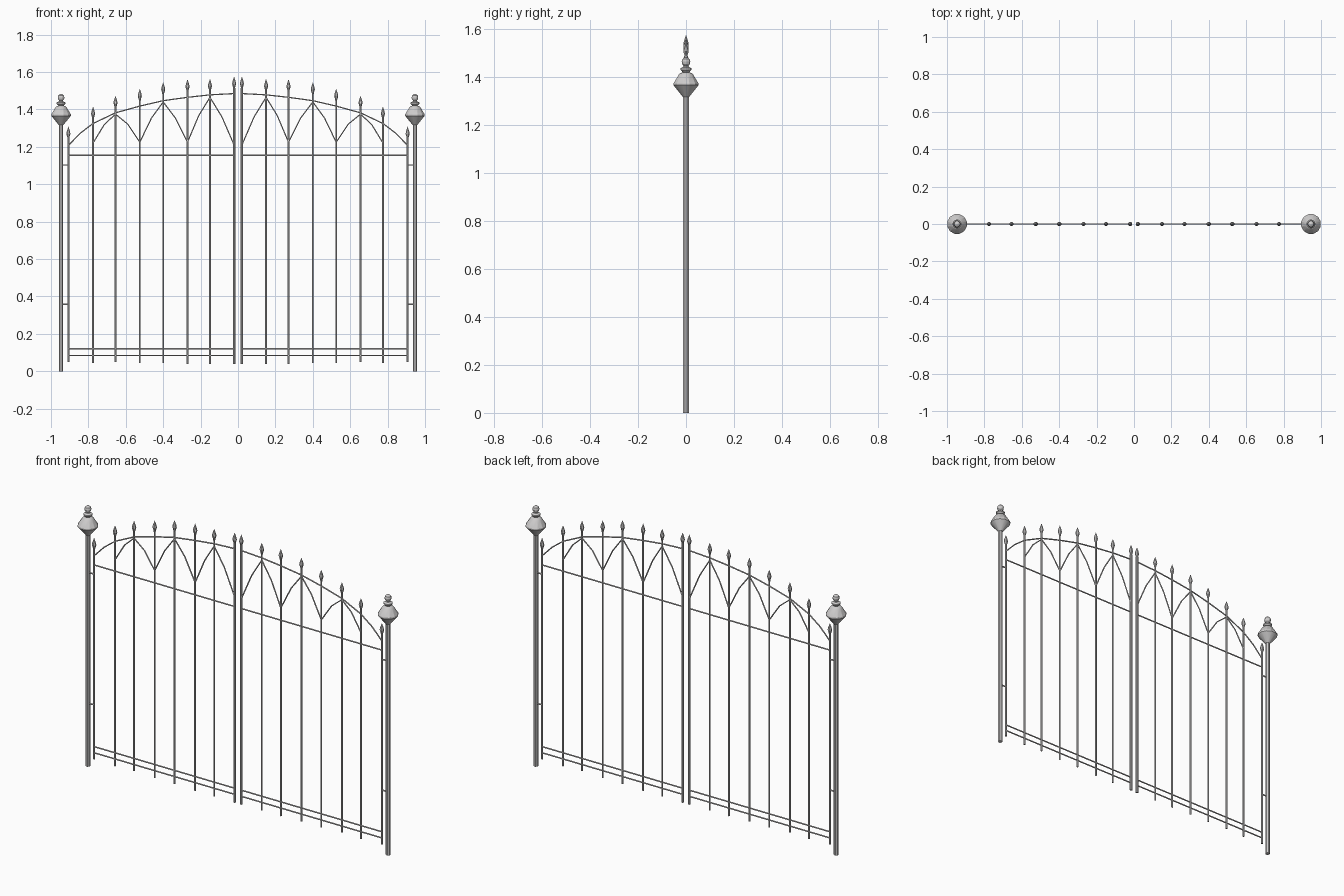
import bpy, bmesh, math
from mathutils import Vector

if "Cube" in bpy.data.objects:
    bpy.data.objects.remove(bpy.data.objects["Cube"])

iron = bpy.data.materials.new("light grey iron")
iron.diffuse_color = (0.62, 0.61, 0.61, 1)
iron.use_nodes = True
iron.node_tree.nodes["Principled BSDF"].inputs["Base Color"].default_value = iron.diffuse_color


def finish(name, bm):
    bmesh.ops.recalc_face_normals(bm, faces=bm.faces)
    mesh = bpy.data.meshes.new(name)
    bm.to_mesh(mesh)
    bm.free()
    mesh.materials.append(iron)
    obj = bpy.data.objects.new(name, mesh)
    bpy.context.collection.objects.link(obj)
    bpy.ops.object.select_all(action='DESELECT')
    obj.select_set(True)
    bpy.context.view_layer.objects.active = obj
    bpy.ops.object.shade_smooth_by_angle(angle=math.radians(25))
    return obj


def skin(bm, rings):
    """Join successive rings of vertices and close both ends."""
    sides = len(rings[0])
    for a, b in zip(rings, rings[1:]):
        for i in range(sides):
            j = (i + 1) % sides
            bm.faces.new((a[i], a[j], b[j], b[i]))
    bm.faces.new(rings[0])
    bm.faces.new(rings[-1])


def lathe(name, profile, x, sides):
    """Closed turned shape about a vertical axis; profile is (radius, z)."""
    bm = bmesh.new()
    angles = [math.tau * (i + .5) / sides for i in range(sides)]
    skin(bm, [[bm.verts.new((x + r * math.cos(a), r * math.sin(a), z)) for a in angles]
              for r, z in profile])
    return finish(name, bm)


def rod(name, points, r, sides=6):
    """Mitred tube along a path in the gate plane; points are (x, z)."""
    pts = [Vector((x, 0, z)) for x, z in points]
    angles = [math.tau * (i + .5) / sides for i in range(sides)]
    bm = bmesh.new()
    rings = []
    for k, p in enumerate(pts):
        t = (pts[min(k + 1, len(pts) - 1)] - pts[max(k - 1, 0)]).normalized()
        n = Vector((-t.z, 0, t.x))
        rings.append([bm.verts.new(p + r * (math.cos(a) * n + math.sin(a) * Vector((0, 1, 0))))
                      for a in angles])
    skin(bm, rings)
    return finish(name, bm)


# Upright bars: x, foot height, spear tip height, radius
BARS = [(.021, .04, 1.575, .0075), (.15, .04, 1.563, .005), (.27, .04, 1.56, .005),
        (.40, .045, 1.545, .005), (.525, .045, 1.51, .005), (.655, .05, 1.473, .005),
        (.775, .045, 1.415, .005), (.907, .05, 1.308, .006)]
# Top arch of one leaf
ARCH = [(.021, 1.485), (.15, 1.478), (.27, 1.465), (.40, 1.447), (.525, 1.418),
        (.655, 1.382), (.775, 1.325), (.845, 1.272), (.907, 1.207)]
# Pointed tracery: alternating low and high ends
ZIGZAG = [(.021, 1.21), (.15, 1.465), (.27, 1.225), (.40, 1.44),
          (.525, 1.225), (.655, 1.375), (.775, 1.22)]
# Turned cap of a post
FINIAL = [(.0125, 1.316), (.054, 1.366), (.054, 1.374), (.030, 1.412), (.024, 1.417),
          (.014, 1.420), (.024, 1.430), (.024, 1.437), (.012, 1.443), (.010, 1.447),
          (.0165, 1.454), (.0185, 1.464), (.0155, 1.475), (.008, 1.481), (.001, 1.483)]

for side, s in (("left", -1), ("right", 1)):
    # Post with turned cap
    lathe(f"{side}_post", [(.0125, 0), (.0125, 1.33)], s * .946, 8)
    lathe(f"{side}_post_finial", FINIAL, s * .946, 12)

    # Bars with spear heads
    for n, (x, foot, tip, r) in enumerate(BARS, 1):
        lathe(f"{side}_bar_{n}", [(r, foot), (r, tip - .06)], s * x, 8)
        lathe(f"{side}_spear_{n}", [(r, tip - .066), (.006, tip - .058), (.012, tip - .038),
                                    (.0095, tip - .026), (.0005, tip)], s * x, 8)

    # Horizontal rails
    for label, z in (("top", 1.155), ("middle", .12), ("bottom", .085)):
        rod(f"{side}_{label}_rail", [(s * .021, z), (s * .907, z)], .0037)

    # Hinges joining leaf and post
    for label, z in (("upper", 1.103), ("lower", .358)):
        rod(f"{side}_{label}_hinge", [(s * .907, z), (s * .946, z)], .004)

    # Arch and tracery
    rod(f"{side}_arch", [(s * x, z) for x, z in ARCH], .0037)
    for n, ((x0, z0), (x1, z1)) in enumerate(zip(ZIGZAG, ZIGZAG[1:]), 1):
        middle = (s * (x0 + x1) / 2, (z0 + z1) / 2 + .022)
        rod(f"{side}_tracery_{n}", [(s * x0, z0), middle, (s * x1, z1)], .0035)
